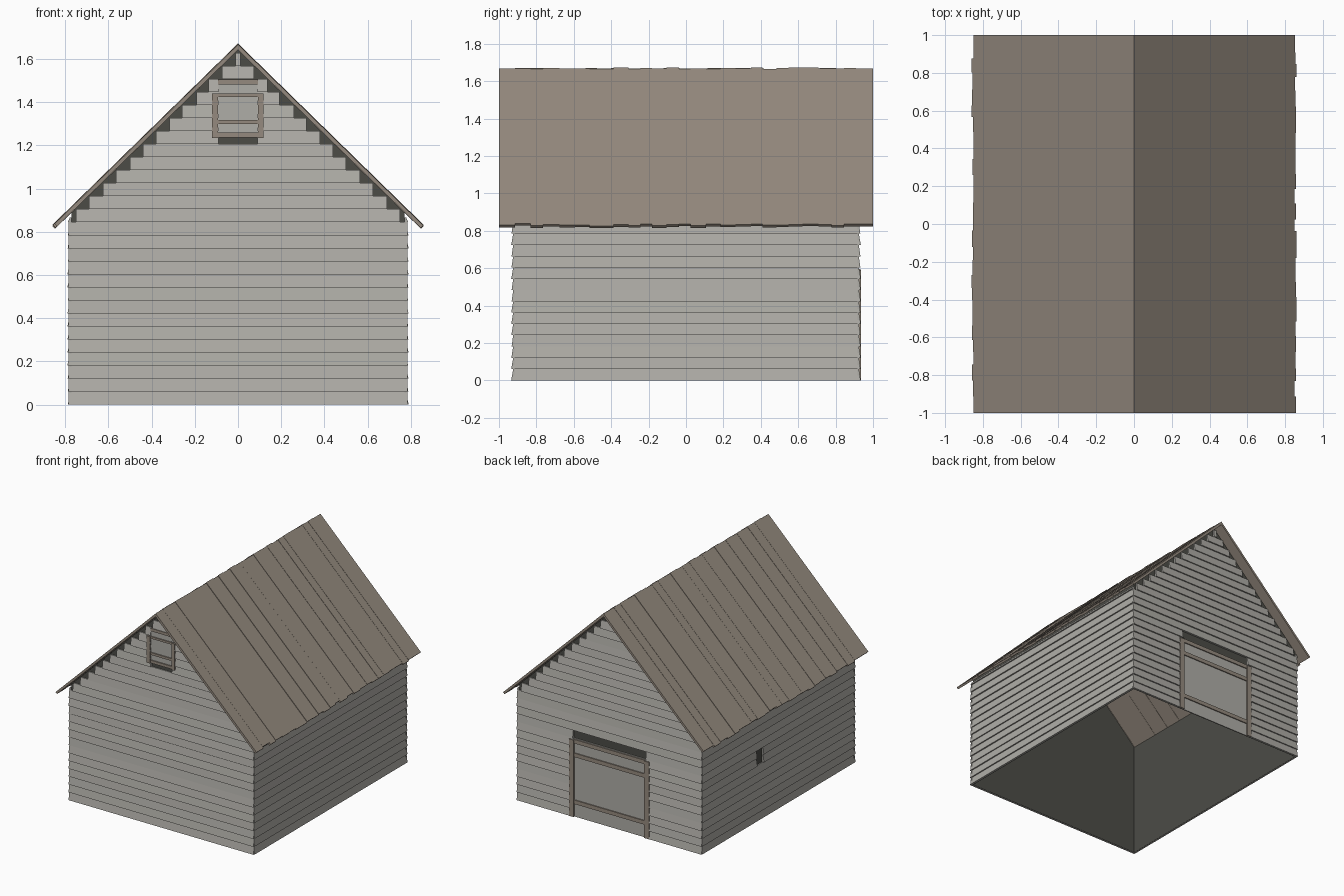
import bpy, bmesh, random

random.seed(4)
if "Cube" in bpy.data.objects:
    bpy.data.objects.remove(bpy.data.objects["Cube"])


def material(name, rgb):
    m = bpy.data.materials.new(name)
    m.use_nodes = True
    m.diffuse_color = (*rgb, 1)
    m.node_tree.nodes["Principled BSDF"].inputs["Base Color"].default_value = (*rgb, 1)
    return m


GREY = material("weathered grey wood", (0.43, 0.418, 0.386))
BROWN = material("brown wood", (0.30, 0.255, 0.21))
DARK = material("dark interior", (0.072, 0.072, 0.062))

# Main dimensions
ROW = 0.0603
HALF_X, HALF_Y = 0.79, 0.935
RIDGE, SLOPE, THICK = 1.672, 0.977, 0.022
EAVE = 0.852

# Wall frames: along, outward, up -> world
FRONT = lambda t, d, z: (t, -d, z)
BACK = lambda t, d, z: (t, d, z)
LEFT = lambda t, d, z: (d, t, z)
RIGHT = lambda t, d, z: (-d, t, z)


def finish(bm, name, mat):
    bmesh.ops.recalc_face_normals(bm, faces=bm.faces[:])
    mesh = bpy.data.meshes.new(name)
    bm.to_mesh(mesh)
    bm.free()
    mesh.materials.append(mat)
    obj = bpy.data.objects.new(name, mesh)
    bpy.context.collection.objects.link(obj)
    return obj


def prism(bm, frame, profile, a, b):
    """Extrude an (outward, up) profile from a to b along a wall."""
    ends = [[bm.verts.new(frame(t, d, z)) for d, z in profile] for t in (a, b)]
    bm.faces.new(ends[0])
    bm.faces.new(ends[1][::-1])
    for i in range(len(profile)):
        j = (i + 1) % len(profile)
        bm.faces.new((ends[0][i], ends[0][j], ends[1][j], ends[1][i]))


def block(bm, frame, a, b, d0, d1, z0, z1):
    prism(bm, frame, [(d0, z0), (d1, z0), (d1, z1), (d0, z1)], a, b)


def roof_under(x):
    return RIDGE - 0.03 - SLOPE * x


def lap_wall(name, frame, half, out, top, gable=False, hole=None):
    """Rows of overlapping boards, left out where the opening lies."""
    bm = bmesh.new()
    z = 0
    while z < top - 0.01:
        z1 = min(z + ROW, top)
        w = half
        if gable:
            w = min(half, (RIDGE - 0.03 - z1) / SLOPE - random.uniform(0, 0.008))
        if w < 0.008:
            break
        spans = [(-w, w)]
        if hole:
            a, b, h0, h1 = hole
            if h0 < (z + z1) / 2 < h1:
                spans = [(-w, a), (b, w)]
        lip = out - random.uniform(0, 0.003)
        for a, b in spans:
            if b - a > 0.005:
                prism(bm, frame, [(out - 0.018, z), (lip, z),
                                  (out - 0.011, z1), (out - 0.018, z1)], a, b)
        z = z1
    return finish(bm, name, GREY)


# Clapboard walls
lap_wall("front_wall", FRONT, 0.785, HALF_Y, 1.64, True, (-0.09, 0.09, 1.2, 1.5))
lap_wall("back_wall", BACK, 0.785, HALF_Y, 1.64, True, (-0.31, 0.31, -1, 0.66))
lap_wall("left_wall", LEFT, 0.925, HALF_X, 0.865)
lap_wall("right_wall", RIGHT, 0.925, HALF_X, 0.865, False, (0.18, 0.26, 0.4, 0.54))

# Dark inner lining, open at the bottom
bm = bmesh.new()
lx, ly = HALF_X - 0.019, HALF_Y - 0.019
for frame in (FRONT, BACK):
    outline = [(-lx, 0), (lx, 0), (lx, roof_under(lx)), (0, roof_under(0)), (-lx, roof_under(lx))]
    bm.faces.new([bm.verts.new(frame(t, ly, z)) for t, z in outline])
for frame in (LEFT, RIGHT):
    outline = [(-ly, 0), (ly, 0), (ly, roof_under(lx)), (-ly, roof_under(lx))]
    bm.faces.new([bm.verts.new(frame(t, lx, z)) for t, z in outline])
finish(bm, "inner_lining", DARK)

# Roof boards running down each slope
for side, name in ((1, "left_roof"), (-1, "right_roof")):
    frame = lambda t, d, z, s=side: (s * d, t, z)
    bm = bmesh.new()
    y = -1
    while y < 1:
        y1 = y + random.uniform(0.06, 0.09)
        if y1 > 0.95:
            y1 = 1
        drop = random.uniform(0, 0.007)
        end = EAVE + random.uniform(-0.004, 0.008)
        top = RIDGE - drop
        prism(bm, frame, [(0, top), (end, top - SLOPE * end),
                          (end - 0.012, top - SLOPE * end - 0.012),
                          (0, RIDGE - 0.03)], y, y1)
        y = y1
    finish(bm, name, BROWN)

# Barn door: panel, posts and rails
bm = bmesh.new()
block(bm, BACK, -0.31, 0.31, 0.917, 0.924, 0, 0.6)
finish(bm, "door_panel", GREY)
bm = bmesh.new()
for a, b in ((-0.34, -0.3), (0.3, 0.34)):
    block(bm, BACK, a, b, 0.917, 0.936, 0, 0.59)
for z in (0.1, 0.46, 0.565):
    block(bm, BACK, -0.3, 0.3, 0.92, 0.932, z, z + 0.03)
finish(bm, "door_frame", BROWN)

# Loft hatch: panel, posts and rails
bm = bmesh.new()
block(bm, FRONT, -0.09, 0.09, 0.917, 0.924, 1.237, 1.482)
finish(bm, "hatch_panel", GREY)
bm = bmesh.new()
for a, b in ((-0.12, -0.092), (0.092, 0.117)):
    block(bm, FRONT, a, b, 0.917, 0.938, 1.235, 1.44)
for z, h in ((1.237, 0.022), (1.3, 0.018), (1.425, 0.016), (1.482, 0.022)):
    block(bm, FRONT, -0.092, 0.092, 0.917, 0.932, z, z + h)
finish(bm, "hatch_frame", BROWN)
